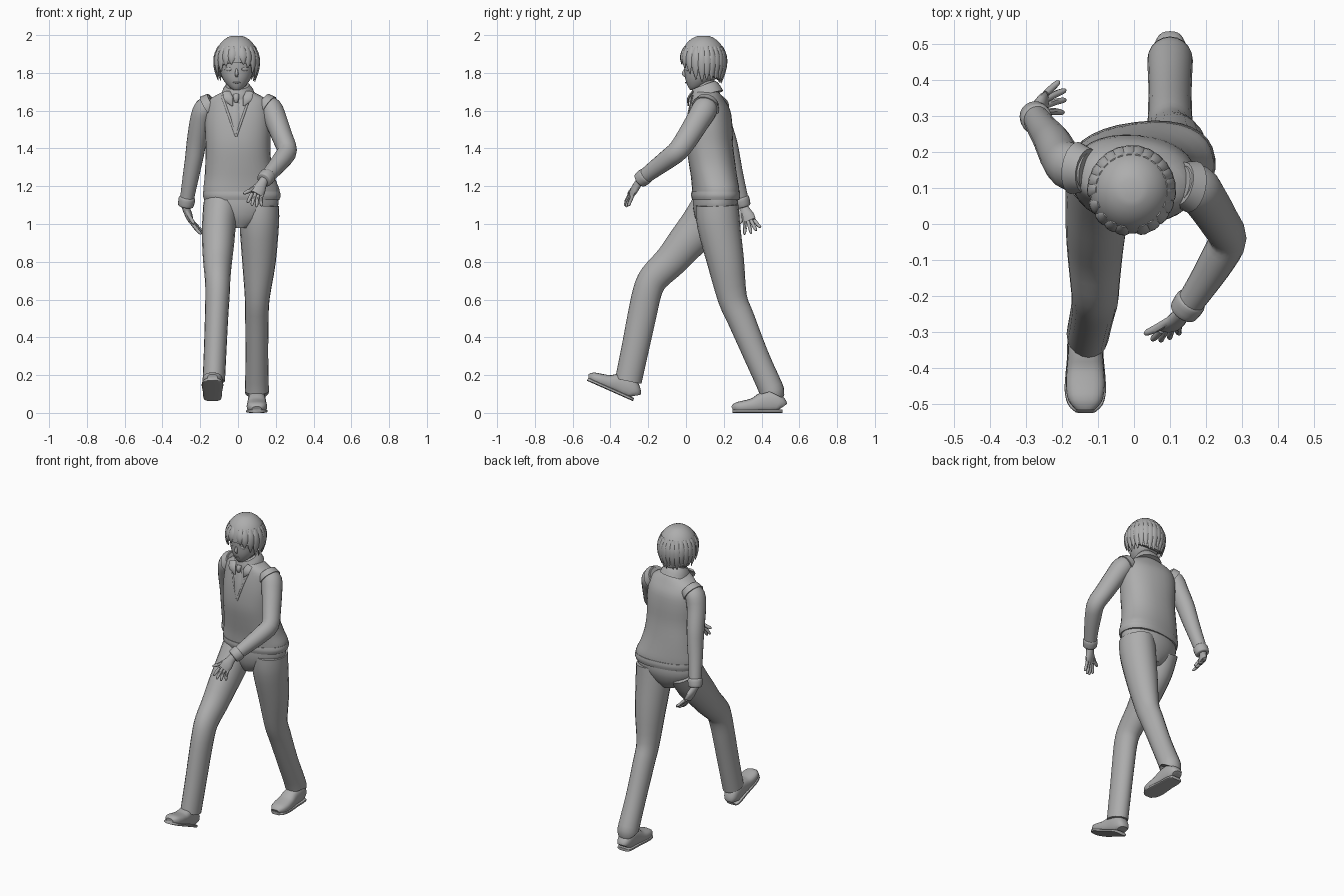
import bpy, bmesh, math, random
from mathutils import Vector

random.seed(3)
cube = bpy.data.objects.get("Cube")
if cube:
    bpy.data.objects.remove(cube)

grey = bpy.data.materials.new("plain grey")
grey.use_nodes = True
tone = (0.42, 0.42, 0.42, 1)
grey.diffuse_color = tone
grey.node_tree.nodes["Principled BSDF"].inputs["Base Color"].default_value = tone


def skin(name, rows, cap_start=True, cap_end=True):
    """Bridge closed rows of points into one smooth surface."""
    bm = bmesh.new()
    grid = [[bm.verts.new(p) for p in row] for row in rows]
    n = len(grid[0])
    for r, s in zip(grid, grid[1:]):
        for i in range(n):
            j = (i + 1) % n
            bm.faces.new((r[i], r[j], s[j], s[i]))
    if cap_start:
        bm.faces.new(grid[0][::-1])
    if cap_end:
        bm.faces.new(grid[-1])
    bmesh.ops.recalc_face_normals(bm, faces=bm.faces)
    mesh = bpy.data.meshes.new(name)
    bm.to_mesh(mesh)
    bm.free()
    mesh.shade_smooth()
    mesh.set_sharp_from_angle(angle=math.radians(45))
    mesh.materials.append(grey)
    obj = bpy.data.objects.new(name, mesh)
    bpy.context.collection.objects.link(obj)
    return obj


def spline(a, b, c, d, t):
    return [0.5 * (2 * q + (r - p) * t + (2 * p - 5 * q + 4 * r - s) * t * t
                   + (3 * q - p - 3 * r + s) * t ** 3) for p, q, r, s in zip(a, b, c, d)]


def loft(name, rings, n=20, steps=3, side=(1, 0, 0), upright=False, power=2.0, caps=True):
    """Rings are x, y, z, half width, half depth and an optional yaw in degrees."""
    k = [list(r) + [0] * (6 - len(r)) for r in rings]
    path = []
    for i in range(len(k) - 1):
        a, d = k[max(i - 1, 0)], k[min(i + 2, len(k) - 1)]
        path += [spline(a, k[i], k[i + 1], d, s / steps) for s in range(steps)]
    path.append(k[-1])
    centres = [Vector(p[:3]) for p in path]
    rows = []
    for i, (c, p) in enumerate(zip(centres, path)):
        t = Vector((0, 0, 1))
        if not upright:
            t = (centres[min(i + 1, len(path) - 1)] - centres[max(i - 1, 0)]).normalized()
        u = Vector(side)
        u = (u - t * u.dot(t)).normalized()
        v = t.cross(u)
        yaw = math.radians(p[5])
        u, v = u * math.cos(yaw) + v * math.sin(yaw), v * math.cos(yaw) - u * math.sin(yaw)
        row = []
        for j in range(n):
            cs, sn = math.cos(math.tau * j / n), math.sin(math.tau * j / n)
            cs = math.copysign(abs(cs) ** (2 / power), cs)
            sn = math.copysign(abs(sn) ** (2 / power), sn)
            row.append(c + u * cs * p[3] + v * sn * p[4])
        rows.append(row)
    return skin(name, rows, caps, caps)


# Vest with its hem band, and the hips below
vest = loft("vest", [
    (.02, .157, 1.13, .2, .12, 7), (.018, .157, 1.18, .203, .122, 7),
    (.01, .15, 1.24, .188, .122, 4), (.002, .138, 1.32, .175, .123, 0),
    (0, .126, 1.42, .171, .123, -3), (0, .126, 1.52, .175, .118, -6),
    (0, .126, 1.6, .17, .106, -8), (0, .118, 1.655, .155, .085, -8),
    (0, .108, 1.69, .1, .072, -6), (0, .105, 1.71, .055, .055, 0)],
    n=32, upright=True, power=2.3)
loft("vest_hem", [(.02, .157, 1.128, .2, .122, 7), (.02, .157, 1.15, .207, .127, 7),
                  (.018, .157, 1.172, .205, .125, 7)], n=32, upright=True, power=2.3)
loft("hips", [(.018, .155, 1.15, .195, .117, 6), (.016, .155, 1.09, .196, .117, 6),
              (.01, .15, 1.03, .15, .1, 6), (.005, .145, .98, .06, .07, 6)],
     n=28, upright=True)

# Trouser legs, each ending in an open-looking cuff
loft("right_trouser_leg", [
    (-.088, .145, 1.1, .096, .112), (-.1, .085, 1.0, .09, .112), (-.105, 0, .9, .085, .1),
    (-.108, -.08, .805, .077, .088), (-.108, -.17, .715, .068, .08),
    (-.108, -.205, .64, .065, .077), (-.113, -.232, .52, .062, .076),
    (-.12, -.267, .35, .06, .073), (-.128, -.305, .17, .059, .071)])
loft("left_trouser_leg", [
    (.118, .165, 1.1, .1, .113), (.113, .172, 1.0, .104, .114), (.111, .21, .8, .089, .098),
    (.102, .245, .61, .066, .078), (.1, .29, .5, .062, .073), (.1, .373, .3, .06, .066),
    (.1, .447, .135, .063, .066), (.1, .453, .108, .063, .068)])


def shoe(name, x, y, z, pitch):
    """Shoe running from the heel point toward the front, toe raised by pitch."""
    ca, sa = math.cos(math.radians(pitch)), math.sin(math.radians(pitch))

    def place(s, h):
        return (x, y - s * ca + h * sa, z + s * sa + h * ca)
    shape = [(0, .03, .06), (.012, .042, .085), (.05, .047, .115), (.1, .048, .11),
             (.15, .052, .08), (.2, .054, .066), (.24, .046, .056), (.262, .026, .036)]
    loft(name, [place(s, h / 2) + (w, h / 2) for s, w, h in shape], power=2.6)
    loft(name + "_sole", [place(s * 1.015 - .002, .009) + (w * 1.06, .009)
                          for s, w, h in shape], power=4)


shoe("left_shoe", .1, .51, 0, 0)
shoe("right_shoe", -.135, -.283, .063, 24)

# Sleeves, armhole trims and wrist cuffs
arms = {
    "left": [(.13, .112, 1.64, .05, .05), (.172, .1, 1.61, .062, .067),
             (.2, .065, 1.55, .06, .064), (.235, .01, 1.46, .055, .06),
             (.26, -.04, 1.39, .052, .056), (.235, -.095, 1.345, .05, .052),
             (.185, -.175, 1.285, .042, .044), (.14, -.24, 1.235, .036, .038)],
    "right": [(-.13, .148, 1.64, .05, .05), (-.176, .158, 1.61, .058, .066),
              (-.2, .178, 1.54, .056, .06), (-.22, .215, 1.43, .052, .056),
              (-.232, .235, 1.35, .048, .052), (-.25, .26, 1.25, .043, .045),
              (-.276, .3, 1.1, .035, .037)]}
for label, arm in arms.items():
    loft(label + "_sleeve", arm)
    p, q = arm[0], arm[1]
    loft(label + "_armhole", [p[:3] + (.058, .062)] + [
        tuple(a + (b - a) * .75 for a, b in zip(p, q))[:3] + (.066, .074)])
    p, q = Vector(arm[-2][:3]), Vector(arm[-1][:3])
    d = (q - p).normalized()
    loft(label + "_cuff", [tuple(q + d * s) + (r, r) for s, r in
                           ((-.045, .038), (-.035, .044), (0, .042), (.008, .036))])


def hand(name, wrist, knuckle, side, tips, thumb):
    """Flat palm, four bent fingers fanned across the knuckles, and a thumb."""
    w, k, s = Vector(wrist), Vector(knuckle), Vector(side).normalized()
    loft(name + "_palm", [tuple(w.lerp(k, t)) + (a, b) for t, a, b in
                          ((-.2, .022, .02), (.3, .028, .02), (.7, .036, .018),
                           (1.05, .034, .013))], n=14, side=side)
    chains = [(k + s * (i - 1.5) * .018, Vector(t), .0095) for i, t in enumerate(tips)]
    chains.append((w.lerp(k, .3) - s * .02, Vector(thumb), .011))
    for i, (a, b, r) in enumerate(chains):
        mid = a.lerp(b, .5) + (k - w).normalized() * .008
        loft(f"{name}_finger_{i + 1}", [tuple(a) + (r, r), tuple(mid) + (r, r),
                                        tuple(a.lerp(b, .9)) + (r * .8,) * 2,
                                        tuple(b) + (r * .4,) * 2], n=8)


hand("left_hand", (.135, -.245, 1.228), (.1, -.287, 1.16), (1, .3, -.1),
     [(.05, -.322, 1.112), (.073, -.325, 1.097), (.098, -.318, 1.09), (.125, -.305, 1.095)],
     (.03, -.305, 1.16))
hand("right_hand", (-.278, .305, 1.09), (-.25, .335, 1.02), (.2, 1, 0),
     [(-.195, .31, .945), (-.19, .345, .95), (-.19, .372, .965), (-.208, .395, .982)],
     (-.232, .285, 1.0))

# V neckline, tie and collar, laid on the front of the vest
bpy.context.view_layer.update()
vest_eval = vest.evaluated_get(bpy.context.evaluated_depsgraph_get())


def chest(x, z):
    hit, place, normal, index = vest_eval.ray_cast((x, -1, z), (0, 1, 0))
    return place.y if hit else .04


def on_chest(name, points):
    loft(name, [(x, chest(x, z) - .001, z, w, .005) for x, z, w in points], n=8)


for sx, label in ((-1, "right"), (1, "left")):
    on_chest(label + "_neckline", [(-.01 + sx * .075 * t, 1.465 + .215 * t, .006)
                                   for t in (0, .25, .5, .75, 1)])
    loft(label + "_collar_flap", [(sx * .062, .035, 1.7, .02, .006),
                                  (sx * .05, .012, 1.665, .024, .006),
                                  (sx * .03, .012, 1.625, .003, .003)], n=10)
on_chest("tie", [(-.012, 1.685, .016), (-.012, 1.655, .012), (-.012, 1.63, .02),
                 (-.012, 1.56, .024), (-.01, 1.48, .012)])
loft("tie_knot", [(-.01, .03, 1.685, .016, .012), (-.01, .02, 1.665, .015, .012),
                  (-.01, .022, 1.645, .01, .008)], n=10)
loft("collar", [(0, .112, 1.682, .09, .088), (-.002, .104, 1.71, .08, .08),
                (-.003, .095, 1.735, .062, .066)], n=28, power=2.2)
loft("neck", [(0, .105, 1.68, .05, .05), (-.003, .1, 1.8, .048, .05)], upright=True)

# Head, nose, eyes and mouth
hx = -.007
loft("head", [(hx, .04, 1.71, .018, .018), (hx, .055, 1.728, .043, .045),
              (hx, .075, 1.765, .072, .078), (hx, .086, 1.81, .088, .094),
              (hx, .09, 1.87, .096, .1), (hx, .092, 1.93, .085, .09),
              (hx, .092, 1.97, .05, .05)], n=28, upright=True)
loft("nose", [(hx, -.004, 1.822, .005, .006), (hx, -.012, 1.795, .009, .011),
              (hx, -.004, 1.778, .006, .005)], n=10, upright=True)
loft("mouth", [(hx - .02, .003, 1.75, .002, .002), (hx, -.001, 1.748, .004, .004),
               (hx + .02, .003, 1.75, .002, .002)], n=8, side=(0, 0, 1))
for sx, label in ((-1, "right"), (1, "left")):
    loft(label + "_eye", [(hx + sx * x, y, 1.82, h, .004) for x, y, h in
                          ((.026, -.002, .004), (.043, .004, .011), (.062, .018, .004))],
         n=10, side=(0, 0, 1))


# Hair cap with overlapping pointed locks
def hair_point(angle, z, swell=1.0):
    d = (z - 1.87) / .13
    r = math.sqrt(max(0, 1 - d * d)) if d > 0 else 1 - .22 * d * d
    return (hx + .116 * r * swell * math.sin(angle), .092 - .119 * r * swell * math.cos(angle), z)


def fringe(angle):
    return 1.807 + .048 * math.cos(angle)


columns = [math.tau * i / 40 for i in range(40)]
cap_rows = [[hair_point(a, fringe(a) + (1.998 - fringe(a)) * math.cos(f * math.pi / 20))
             for a in columns] for f in range(1, 11)]
cap_rows.append([hair_point(a, fringe(a), .8) for a in columns])
skin("hair_cap", cap_rows, True, False)

front_locks = [(-68, 1.785), (-48, 1.805), (-30, 1.835), (-14, 1.845),
               (18, 1.845), (32, 1.825), (50, 1.795), (68, 1.765)]
back_locks = [(a, 1.757 + random.uniform(-.012, .02)) for a in range(86, 280, 14)]
for i, (deg, tip) in enumerate(front_locks + back_locks):
    a = math.radians(deg)
    root = 1.94
    loft(f"hair_lock_{i + 1}", [
        hair_point(a, root + (tip - root) * t, 1.0) + (w, d) for t, w, d in
        ((0, .008, .003), (.3, .02, .007), (.65, .019, .008), (1, .002, .002))],
        n=8, side=(math.cos(a), math.sin(a), 0))
